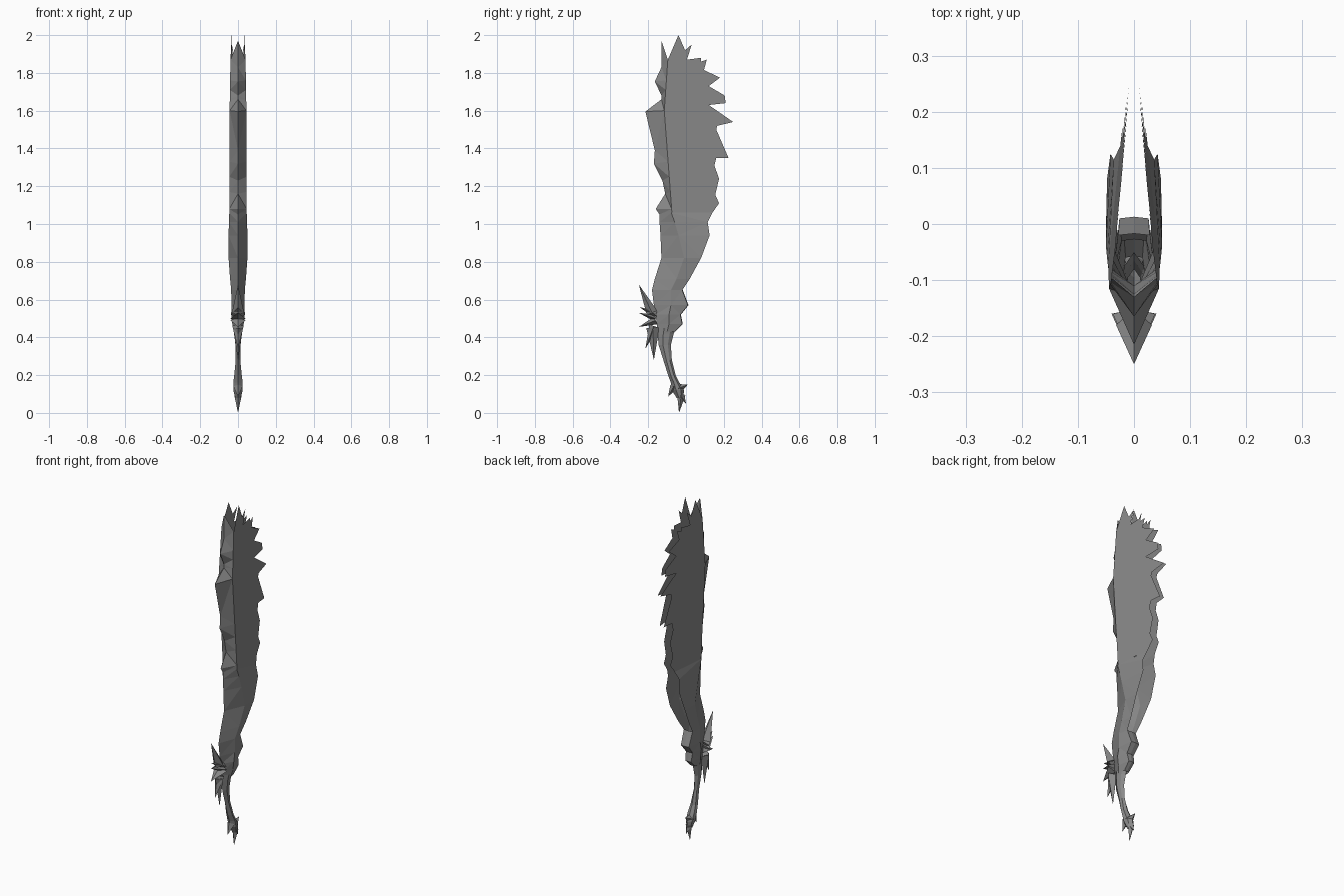
import bpy
import bmesh
from mathutils import Vector

if "Cube" in bpy.data.objects:
    bpy.data.objects.remove(bpy.data.objects["Cube"], do_unlink=True)

steel = bpy.data.materials.new("grey steel")
steel.use_nodes = True
steel.diffuse_color = (0.25, 0.25, 0.25, 1)
steel.node_tree.nodes["Principled BSDF"].inputs["Base Color"].default_value = steel.diffuse_color


def finish(bm, name, mirror=True):
    """Turn a bmesh into a flat shaded object, mirrored across x = 0."""
    if mirror:
        geom = bm.verts[:] + bm.edges[:] + bm.faces[:]
        copy = bmesh.ops.duplicate(bm, geom=geom)["geom"]
        verts = [v for v in copy if isinstance(v, bmesh.types.BMVert)]
        faces = [f for f in copy if isinstance(f, bmesh.types.BMFace)]
        for v in verts:
            v.co.x *= -1
        bmesh.ops.reverse_faces(bm, faces=faces)
    bmesh.ops.remove_doubles(bm, verts=bm.verts[:], dist=0.0005)
    mesh = bpy.data.meshes.new(name)
    bm.to_mesh(mesh)
    bm.free()
    mesh.materials.append(steel)
    obj = bpy.data.objects.new(name, mesh)
    bpy.context.collection.objects.link(obj)
    return obj


def loft(rows, name, triangles=False):
    """Skin quads between rows of points, running from high to low."""
    bm = bmesh.new()
    grid = [[bm.verts.new(p) for p in row] for row in rows]
    for a, b in zip(grid, grid[1:]):
        for i in range(len(a) - 1):
            bm.faces.new((a[i], b[i], b[i + 1], a[i + 1]))
    if triangles:
        bmesh.ops.triangulate(bm, faces=bm.faces[:])
    return finish(bm, name)


def plate_x(y, z):
    """Half width of the two side plates, narrowing to the back and top."""
    return 0.047 - 0.1 * (y + 0.11) - 0.01 * (z - 1.3)


def corner(z):
    """Corner where the front ridge meets the side plate."""
    if z > 1.6:
        y = -0.115 + (z - 1.6) * 0.07
    else:
        y = -0.115 + (1.6 - z) * 0.075
    return (plate_x(y, z), y, z)


# Front ridge: (y, z) of the centre line and z of the corner, in hundredths
ridge = [(-13, 197, 187), (-13, 183, 183), (-16.5, 175.5, 176), (-13, 168, 171),
         (-13, 166, 166), (-21.5, 159.5, 160), (-16.5, 139, 139), (-17, 132, 133),
         (-12.5, 123, 125), (-11, 116, 117), (-16, 108, 108), (-14, 105, 106)]
loft([[(0, y / 100, z / 100), corner(c / 100)] for y, z, c in ridge], "front_ridge", True)

# Side plates with a jagged back edge, from bottom to top
jagged = [(14, 106), (17.5, 111), (15.5, 115.5), (17.5, 124), (15, 131), (16, 135),
          (22.5, 135), (16, 150), (16.5, 152), (25, 154), (12, 163), (21, 164),
          (11.5, 169), (20.5, 168), (12, 173), (18, 177.5), (9.5, 181.5), (11, 187),
          (8, 186), (8, 188), (0.5, 187), (3, 195), (-0.5, 192), (-4, 200)]
bm = bmesh.new()
outline = [(plate_x(y / 100, z / 100), y / 100, z / 100) for y, z in jagged]
outline += [corner(c / 100) for y, z, c in ridge]
bm.faces.new([bm.verts.new(p) for p in outline])
bmesh.ops.triangulate(bm, faces=bm.faces[:])
finish(bm, "side_plates")

# Lower body: z, front y, corner y and half width, back y and half width
body = [(106, -14, -7.8, 4.6, 14, 2.4), (101, -14, -6, 4.8, 11.5, 3.6),
        (94, -13.5, -4, 5, 12.5, 4.2), (82, -13, -1, 5, 8, 4.8),
        (71, -16.5, -5, 4.2, 2, 3.6), (65, -18, -8, 3.6, -2, 2.8),
        (57, -17, -8, 3.5, 1, 2.6), (52, -16, -9, 3.6, -3, 2.2),
        (47, -15.5, -9, 3, -2, 1.8), (43, -15, -10, 2.2, -6, 1.5)]
rows = []
for z, f, c, cx, b, bx in body:
    rows.append([Vector(p) / 100 for p in ((0, f, z), (cx, c, z), (bx, b, z))])
loft(rows, "lower_body", True)

# Closing face behind the lowest part of the body
loft([[r[2], Vector((0, r[2].y + 0.003, r[2].z))] for r in rows[5:]], "body_back")

# Curved grip: z, front y, back y, half width
grip = [(45, -15, -5, 2.2), (42, -15, -6.5, 1.8), (36, -14.5, -8, 1.4), (28, -12, -7.5, 1.2),
        (20, -9.5, -5.5, 2), (16, -8, -3.5, 2.5), (12, -7.5, -1, 2.5), (8, -5, -1.5, 1.5)]
rows = []
for z, f, b, x in grip:
    m = f + (b - f) * 0.35
    n = f + (b - f) * 0.75
    points = ((0, f, z), (x, m, z), (x * 0.8, n, z), (0, b, z))
    rows.append([Vector(p) / 100 for p in points])
loft(rows, "grip")


def spike(name, base, tip, width, depth):
    """Four sided spike from base to tip, both (y, z) in hundredths."""
    a = Vector((0, *base)) / 100
    t = Vector((0, *tip)) / 100
    across = (t - a).cross(Vector((1, 0, 0))).normalized() * depth / 100
    side = Vector((width / 100, 0, 0))
    bm = bmesh.new()
    ring = [bm.verts.new(a + d) for d in (side, across, -side, -across)]
    point = bm.verts.new(t)
    for i in range(4):
        bm.faces.new((ring[i], ring[(i + 1) % 4], point))
    bm.faces.new(ring[::-1])
    bmesh.ops.recalc_face_normals(bm, faces=bm.faces[:])
    finish(bm, name, mirror=False)


# Fan of guard spikes at the front
for base, tip, width, depth in [
        ((-18, 53), (-25, 68), 3.2, 3), ((-16, 52), (-24.5, 56), 3.8, 2),
        ((-16, 50), (-25, 53), 4, 1.8), ((-16, 49), (-25, 45.5), 4, 2.2),
        ((-17, 46), (-21.5, 34), 3, 2.5), ((-17.5, 45), (-17, 28), 2.6, 3.5)]:
    spike("guard_spike", base, tip, width, depth)

# Claws at the end of the grip
for base, tip, width, depth in [
        ((-6.5, 14), (-9.5, 8.5), 2.4, 2), ((-2.5, 9.5), (-3.7, 0), 2, 2.2),
        ((-2.5, 9), (0, 5), 1.6, 1.8), ((-4, 13), (1, 15), 2.5, 2.5)]:
    spike("grip_claw", base, tip, width, depth)
